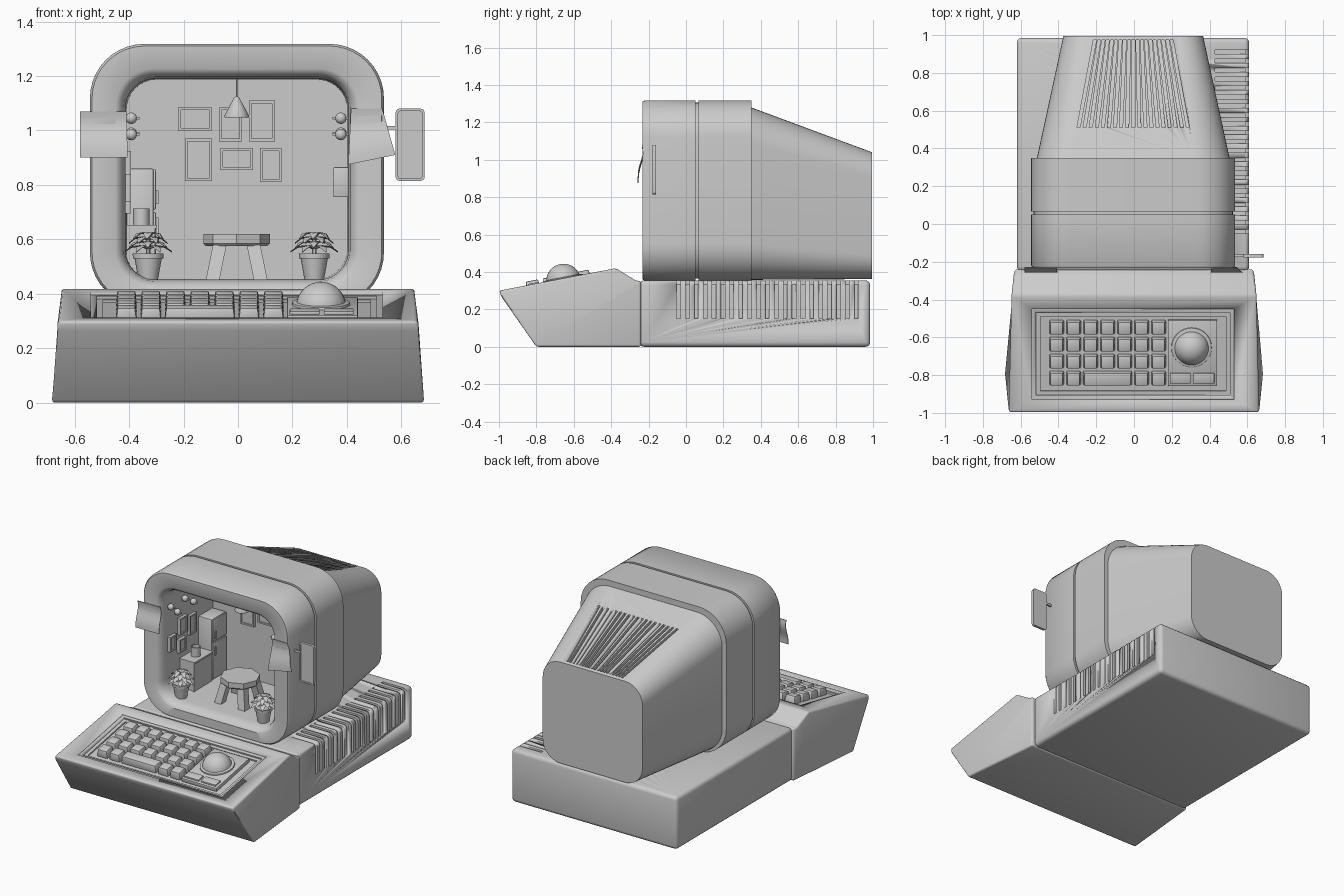
import bpy, bmesh
from math import sin, cos, pi, atan2
from mathutils import Matrix, Vector

if "Cube" in bpy.data.objects:
    bpy.data.objects.remove(bpy.data.objects["Cube"])


def loft(name, parts, mat=Matrix(), bevel=0, segs=2, angle=35):
    """Each part is a list of equal-length rings, skinned together and capped."""
    bm = bmesh.new()
    for rings in parts:
        vs = [[bm.verts.new(mat @ Vector(p)) for p in r] for r in rings]
        n = len(vs[0])
        for a, b in zip(vs, vs[1:]):
            for i in range(n):
                bm.faces.new((a[i], a[(i + 1) % n], b[(i + 1) % n], b[i]))
        bm.faces.new(vs[0][::-1])
        bm.faces.new(vs[-1])
    bmesh.ops.recalc_face_normals(bm, faces=bm.faces)
    me = bpy.data.meshes.new(name)
    bm.to_mesh(me)
    bm.free()
    ob = bpy.data.objects.new(name, me)
    bpy.context.collection.objects.link(ob)
    activate(ob)
    if bevel:
        m = ob.modifiers.new("bevel", 'BEVEL')
        m.width, m.segments, m.limit_method, m.angle_limit = bevel, segs, 'ANGLE', 0.5
        bpy.ops.object.modifier_apply(modifier=m.name)
    bpy.ops.object.shade_smooth_by_angle(angle=angle * pi / 180)
    return ob


def activate(ob):
    bpy.ops.object.select_all(action='DESELECT')
    ob.select_set(True)
    bpy.context.view_layer.objects.active = ob


def box(x0, x1, y0, y1, z0, z1, t=0):
    """Box rings; t shrinks the top."""
    q = lambda z, s: [(x0 + s, y0 + s, z), (x1 - s, y0 + s, z), (x1 - s, y1 - s, z), (x0 + s, y1 - s, z)]
    return [q(z0, 0), q(z1, t)]


def rrect(y, hw, z0, z1, r, n=8, cx=0):
    """Rounded rectangle ring in the XZ plane."""
    pts = []
    for k, (x, z) in enumerate([(hw - r, z1 - r), (r - hw, z1 - r), (r - hw, z0 + r), (hw - r, z0 + r)]):
        for i in range(n + 1):
            a = (k + i / n) * pi / 2
            pts.append((cx + x + r * cos(a), y, z + r * sin(a)))
    return pts


def disc(x, y, z, r, n=16):
    return [(x + r * cos(2 * pi * i / n), y + r * sin(2 * pi * i / n), z) for i in range(n)]


def ball(x, y, z, r, n=16, m=8):
    return [disc(x, y, z + r * cos(pi * k / m), r * max(sin(pi * k / m), .01), n) for k in range(m + 1)]


def cut(ob, parts, mat=Matrix()):
    c = loft("cutter", parts, mat)
    c.hide_render = True
    activate(ob)
    m = ob.modifiers.new("cut", 'BOOLEAN')
    m.operation, m.solver, m.object = 'DIFFERENCE', 'EXACT', c
    bpy.ops.object.modifier_apply(modifier=m.name)
    bpy.data.objects.remove(c)


# rear base with side vents wrapping onto the top
base = loft("rear_base", [box(-.62, .61, -.25, .985, 0, .355)], bevel=.025, segs=3)
vent = [(.43, .335), (.59, .335), (.59, .15), (.65, .15), (.65, .4), (.43, .4)]
cut(base, [[[(x, y, z) for x, z in vent] for y in (-.05 + .0475 * i, -.03 + .0475 * i)] for i in range(21)])

# sloped keyboard case with stepped recess
prof = [(-.80, 0, .685), (-.985, .265, .67), (-1, .30, .66), (-.375, .42, .65),
        (-.265, .352, .635), (-.24, .352, .63), (-.24, 0, .63)]
case = loft("keyboard_case", [[[(s * w, y, z) for y, z, w in prof] for s in (-1, 1)]], bevel=.018, segs=3)
SL = atan2(.12, .625)
M = Matrix.Translation((0, -1, .30)) @ Matrix.Rotation(SL, 4, 'X')
S = lambda y: (y + 1) / cos(SL)
for i in range(3):
    d = i * .022
    cut(case, [box(-.54 + d, .53 - d, S(-.93) + d, S(-.45) - d, -.01 * (i + 1), .1)], M)

# keys, space bar, pointing-ball panel
keys = []
for r, y in enumerate((-.55, -.64, -.73, -.82)):
    for c in range(7):
        if r == 3 and 2 <= c <= 4:
            continue
        x = -.41 + .09 * c
        keys.append(box(x - .039, x + .039, S(y) - .039, S(y) + .039, -.031, .02, .006))
keys.append(box(-.27, -.01, S(-.82) - .039, S(-.82) + .039, -.031, .02, .006))
loft("keys", keys, M, bevel=.007)
loft("ball_panel", [box(.18, .44, S(-.86), S(-.51), -.031, -.005)], M, bevel=.004)
loft("ball_buttons", [box(x, x + .11, S(-.845), S(-.79), -.01, .006) for x in (.19, .315)], M, bevel=.004)
loft("ball_collar", [[disc(.305, S(-.655), z, r, 32) for z, r in ((-.01, .108), (.003, .106), (.006, .095))]], M)
loft("tracking_ball", [ball(.305, -.655, .352, .092, 32, 16)])

# monitor shell: outer skin, groove, front rim, room interior
XC = -.004
R = [(.35, .54, .352, 1.318, .2), (.066, .54, .352, 1.318, .2), (.066, .528, .364, 1.306, .19),
     (.05, .528, .364, 1.306, .19), (.05, .54, .352, 1.318, .2), (-.22, .54, .352, 1.318, .2),
     (-.232, .532, .36, 1.31, .193), (-.232, .446, .418, 1.226, .14), (-.222, .43, .432, 1.21, .127),
     (-.20, .416, .446, 1.197, .115), (-.16, .41, .452, 1.19, .11), (.32, .405, .455, 1.187, .11)]
loft("monitor_shell", [[rrect(*r, n=10, cx=XC) for r in R]])

# tapered tube housing with fanned top slots
rear = loft("tube_housing", [[rrect(.34, .512, .358, 1.283, .19, 10, XC), rrect(.995, .37, .362, 1.04, .13, 10, XC)]])
top = lambda y: 1.28 - (y - .35) * .24 / .65
slots = []
for i in range(19):
    x = -.29 + .58 * i / 18
    slots.append([[(XC + x * k - .008, y, top(y) - .025), (XC + x * k + .008, y, top(y) - .025),
                   (XC + x * k + .008, y, top(y) + .06), (XC + x * k - .008, y, top(y) + .06)]
                  for y, k in ((.51, 1), (.975, .7))])
cut(rear, slots)


# picture frames: rim ring with sunk picture, on back and left walls
def frame(name, w, h, mat):
    q = lambda d, y: [(sx * (w / 2 - d), y, sz * (h / 2 - d)) for sx, sz in ((-1, -1), (1, -1), (1, 1), (-1, 1))]
    loft(name, [[q(0, .012), q(0, -.012), q(.01, -.012), q(.01, -.004)]], mat)


for x0, x1, z0, z1 in [(-.22, -.095, 1.0, 1.085), (-.07, .015, .96, 1.085), (.04, .135, .96, 1.11),
                       (-.195, -.095, .815, .97), (-.065, .055, .855, .935), (.08, .16, .81, .935)]:
    frame("back_picture", x1 - x0, z1 - z0, Matrix.Translation(((x0 + x1) / 2, .312, (z0 + z1) / 2)))
for y, z, w, h in [(-.12, .79, .07, .1), (-.01, .87, .08, .11), (.09, .84, .07, .13), (-.02, .74, .07, .09)]:
    frame("side_picture", w, h, Matrix.Translation((-.405, y, z)) @ Matrix.Rotation(pi / 2, 4, 'Z'))

# fridge, counter, pot, wall cabinet
loft("fridge", [box(-.41, -.31, .165, .315, .45, .86)], bevel=.006)
loft("fridge_doors", [box(-.312, -.302, .168, .312, a, b) for a, b in ((.46, .70), (.71, .857))], bevel=.004)
loft("fridge_handles", [box(-.304, -.292, .18, .19, a, b) for a, b in ((.62, .68), (.73, .78))])
loft("counter", [box(-.41, -.305, -.03, .16, .45, .64), box(-.41, -.298, -.035, .163, .64, .652)])
loft("cooking_pot", [[disc(-.355, .06, z, r) for z, r in ((.652, .03), (.713, .03), (.713, .025), (.665, .025))]])
loft("wall_cabinet", [box(.35, .41, .08, .25, .755, .865)], bevel=.004)

# table with faceted top and splayed legs
loft("table_top", [[disc(-.005, .03, z, r, 8) for z, r in ((.575, .112), (.585, .122), (.62, .122))]], angle=20)
legs = []
for sx in (-1, 1):
    for sy in (-1, 1):
        q = lambda c, w, z: [(-.005 + sx * c + a * w, .03 + sy * c + b * w, z)
                             for a, b in ((-1, -1), (1, -1), (1, 1), (-1, 1))]
        legs.append([q(.088, .025, .452), q(.062, .025, .58)])
loft("table_legs", legs)

# potted plants
for px, py in ((-.33, -.13), (.28, -.13)):
    loft("plant_pot", [[disc(px, py, z, r) for z, r in
                        ((.452, .036), (.53, .05), (.53, .056), (.548, .057), (.548, .048), (.535, .047))]])
    loft("plant_stem", [[disc(px, py, z, .008, 6) for z in (.53, .62)]])
    leaves = []
    for lay in range(4):
        for k in range(6):
            T = Matrix.Translation((px, py, .565 + .016 * lay)) @ Matrix.Rotation(k * pi / 3 + lay * .5, 4, 'Z')
            s = 1 - .1 * lay
            leaves.append([[T @ Vector((d * s, -w, z)), T @ Vector((d * s, 0, z - .004)), T @ Vector((d * s, w, z)),
                            T @ Vector((d * s, 0, z + .002))]
                           for d, w, z in ((0, .004, 0), (.03, .014, .012), (.06, .016, .008), (.088, .002, -.01))])
    loft("plant_leaves", leaves)

# hanging lamp and wall globe lights
loft("ceiling_lamp", [[disc(-.005, .05, z, r, 12) for z, r in
                       ((1.19, .003), (1.125, .003), (1.12, .01), (1.055, .045), (1.048, .045))]])
globes, mounts = [], []
for s, x in ((-1, -.392), (1, .378)):
    for y, z in ((-.15, 1.045), (-.08, .985), (0, 1.045), (.09, .99)):
        globes.append(ball(x, y, z, .021, 12, 8))
        mounts.append(box(x - .03, x + .03, y - .004, y + .004, z - .004, z + .004))
loft("globe_lights", globes)
loft("globe_mounts", mounts)

# curled paper notes stuck on the bezel
def note(name, xa, xb, za, zb, drop):
    rings = []
    for i in range(9):
        t = i / 8
        y = -.236 - .022 * t * t + .006 * sin(t * 2 * pi)
        x0, x1 = xa[0] + (xa[1] - xa[0]) * t, xb[0] + (xb[1] - xb[0]) * t
        z = za + (zb - za) * t
        rings.append([(x0, y, z), (x1, y, z + drop * t), (x1, y + .004, z + drop * t), (x0, y + .004, z)])
    loft(name, [rings])


note("left_note", (-.58, -.58), (-.41, -.405), 1.07, .90, 0)
note("right_note", (.415, .405), (.53, .578), 1.08, .875, .035)

# blank hanging sign with raised border
loft("side_sign", [[rrect(y, .053 - d, .815 + d, 1.08 - d, .014 - d / 2, 4, .632) for y, d in
                    ((-.16, 0), (-.178, 0), (-.178, .009), (-.172, .009))]])
loft("sign_arm", [box(.52, .585, -.174, -.162, 1.003, 1.017)])
